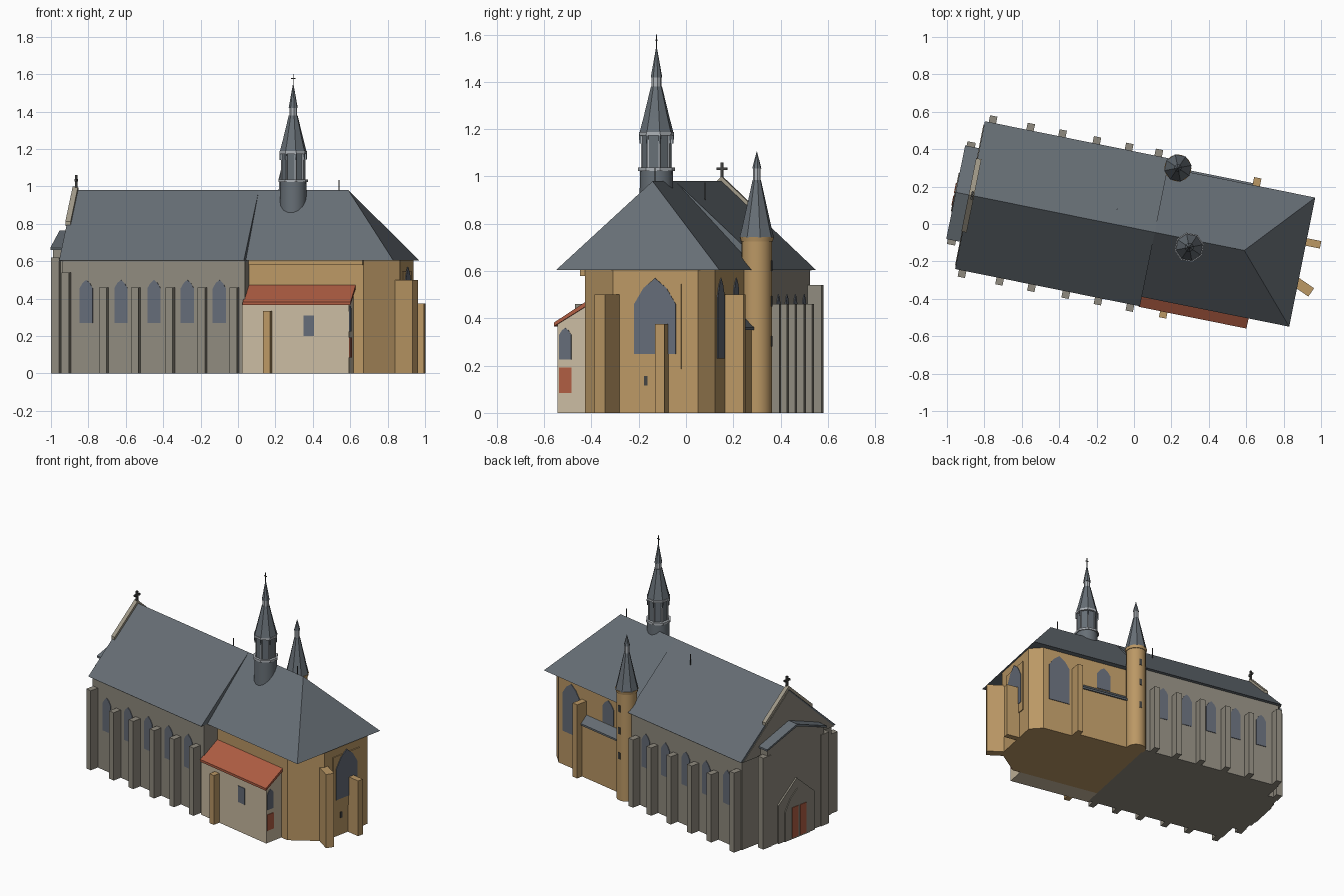
import bpy, bmesh, math
from mathutils import Vector, Matrix

if "Cube" in bpy.data.objects:
    bpy.data.objects.remove(bpy.data.objects["Cube"])

# Church axis is turned slightly; everything is built in (u along, w across, z up)
PLACE = Matrix.Rotation(math.radians(-11.4), 4, 'Z') @ Matrix.Translation((0, -0.022, 0))
U, W, Z = Vector((1, 0, 0)), Vector((0, 1, 0)), Vector((0, 0, 1))


def material(name, r, g, b):
    m = bpy.data.materials.new(name)
    lin = [((c / 255 + 0.055) / 1.055) ** 2.4 for c in (r, g, b)]
    m.diffuse_color = (*lin, 1)
    m.use_nodes = True
    m.node_tree.nodes["Principled BSDF"].inputs["Base Color"].default_value = m.diffuse_color
    return m


SLATE = material("slate", 103, 111, 118)
STONE = material("grey_stone", 143, 138, 126)
TAN = material("tan_stone", 187, 152, 101)
CREAM = material("cream_plaster", 202, 187, 161)
RED = material("red_tile", 175, 93, 67)
GLASS = material("window_glass", 101, 108, 120)
PALE = material("pale_metal", 172, 177, 182)
TRIM = material("pale_stone", 162, 155, 138)
DARK = material("dark_iron", 68, 68, 66)


def mesh(name, verts, faces, mat, smooth=False):
    bm = bmesh.new()
    vs = [bm.verts.new(PLACE @ Vector(v)) for v in verts]
    for f in faces:
        bm.faces.new([vs[i] for i in f])
    bmesh.ops.recalc_face_normals(bm, faces=bm.faces)
    me = bpy.data.meshes.new(name)
    bm.to_mesh(me)
    bm.free()
    me.materials.append(mat)
    ob = bpy.data.objects.new(name, me)
    bpy.context.collection.objects.link(ob)
    if smooth:
        bpy.ops.object.select_all(action='DESELECT')
        ob.select_set(True)
        bpy.context.view_layer.objects.active = ob
        bpy.ops.object.shade_smooth_by_angle(angle=math.radians(40))
    return ob


def prism(name, pts, mat, o, a, b, c):
    """Polygon pts in the plane (a, b) at o, extruded by vector c."""
    base = [Vector(o) + a * x + b * y for x, y in pts]
    n = len(base)
    faces = [list(range(n)), list(range(n, 2 * n))]
    faces += [[i, (i + 1) % n, (i + 1) % n + n, i + n] for i in range(n)]
    return mesh(name, base + [p + c for p in base], faces, mat)


def plan(name, pts, z0, z1, mat):
    return prism(name, pts, mat, (0, 0, z0), U, W, Z * (z1 - z0))


def section(name, pts, u0, u1, mat):
    return prism(name, pts, mat, (u0, 0, 0), W, Z, U * (u1 - u0))


def box(name, u0, u1, w0, w1, z0, z1, mat):
    return plan(name, [(u0, w0), (u1, w0), (u1, w1), (u0, w1)], z0, z1, mat)


def panel(name, centre, along, out, half, z0, shoulder, peak, mat, t=0.006):
    """Thin window or door plate, pointed when peak is above the shoulder."""
    pts = [(-half, z0), (half, z0), (half, shoulder)]
    if peak > shoulder:
        h = peak - shoulder
        pts += [(half * .55, shoulder + h * .62), (0, peak), (-half * .55, shoulder + h * .62)]
    pts.append((-half, shoulder))
    return prism(name, pts, mat, Vector((*centre, 0)) - out * 0.002, along, Z, out * t)


def lathe(name, u, w, rings, mat, n=8, smooth=False):
    verts, faces = [], []
    for r, z in rings:
        for i in range(n):
            t = 2 * math.pi * (i + .5) / n
            verts.append((u + r * math.cos(t), w + r * math.sin(t), z))
    for k in range(len(rings) - 1):
        for i in range(n):
            j = (i + 1) % n
            faces.append([k * n + i, k * n + j, (k + 1) * n + j, (k + 1) * n + i])
    faces += [list(range(n)), list(range((len(rings) - 1) * n, len(rings) * n))]
    return mesh(name, verts, faces, mat, smooth)


# Nave: walls, roof, west gable with coping
box("nave_walls", -.875, .118, -.38, .38, 0, .605, STONE)
section("nave_roof", [(-.403, .605), (.403, .605), (0, .98)], -.89, .118, SLATE)
section("west_gable", [(-.385, .602), (.385, .602), (0, .965)], -.894, -.87, STONE)
for s in (-1, 1):
    section("gable_coping", [(0, .975), (0, 1.0), (s * .2, .813), (s * .2, .788)], -.897, -.868, TRIM)

# Nave buttresses and windows on both sides
stations = [-.849, -.644, -.47, -.283, -.107, .067]
for s in (-1, 1):
    for i, u in enumerate(stations):
        if s > 0 and i == 5:
            u = .055
        box("nave_buttress", u - .02, u + .02, s * .37, s * .44, 0, .54 if i == 0 else .46, STONE)
    for a, b in zip(stations, stations[1:]):
        panel("nave_window", ((a + b) / 2, s * .38), U, W * s, .036, .27, .455, .5, GLASS)

# West porch with roof, corner buttresses, portal and double door
box("porch_walls", -.955, -.87, -.24, .24, 0, .67, STONE)
section("porch_gable", [(-.235, .66), (.235, .66), (0, .752)], -.955, -.87, STONE)
for s in (-1, 1):
    section("porch_roof", [(0, .765), (s * .255, .672), (s * .255, .66), (0, .75)], -.968, -.87, SLATE)
    box("porch_buttress", -.96, -.915, s * .21, s * .28, 0, .62, STONE)
prism("portal_frame", [(-.155, 0), (.155, 0), (.155, .26), (0, .4), (-.155, .26)], STONE,
      (-.955, 0, 0), W, Z, U * -.012)
panel("portal_arch", (-.967, 0), W, -U, .105, 0, .2, .33, STONE, .008)
for s in (-1, 1):
    panel("portal_door", (-.973, s * .034 - .012), W, -U, .027, .01, .215, .215, RED, .006)

# Choir with polygonal apse and hipped roof
plan("choir_walls", [(.11, -.265), (.742, -.265), (.909, -.11), (.909, .257), (.83, .315), (.11, .315)],
     0, .61, TAN)
box("choir_cornice", .118, .742, -.285, -.25, .58, .606, TAN)
e, r = (.118, .922), .352
mesh("choir_roof", [(e[0], -r, .605), (e[1], -r, .605), (e[1], r, .605), (e[0], r, .605),
                    (e[0], 0, .98), (.606, 0, .98)],
     [(0, 1, 2, 3), (0, 1, 5, 4), (1, 2, 5), (2, 3, 4, 5), (0, 3, 4)], SLATE)

# Choir buttresses
box("east_buttress", .89, 1.0, .09, .13, 0, .375, TAN)
d = Vector((math.cos(math.radians(-23)), math.sin(math.radians(-23)), 0))
prism("corner_buttress", [(-.03, -.027), (.1, -.027), (.1, .027), (-.03, .027)], TAN,
      (.909, -.11, 0), d, d.cross(Z), Z * .5)
box("north_buttress", .58, .62, .3, .395, 0, .5, TAN)
box("south_buttress", .229, .269, -.44, -.38, 0, .335, TAN)

# Choir windows
panel("east_window_frame", (.909, .073), W, U, .112, .185, .545, .545, TAN, .008)
panel("east_window", (.915, .073), W, U, .09, .25, .46, .57, GLASS)
panel("east_slit", (.909, .032), W, U, .008, .115, .155, .155, DARK)
panel("north_window", (.715, .315), U, W, .075, .23, .49, .57, GLASS)
panel("north_small_window", (.385, .315), U, W, .05, .41, .52, .57, GLASS)

# South annex with red lean-to roof
box("annex_walls", .105, .688, -.393, -.25, 0, .38, CREAM)
section("annex_gable", [(-.393, .375), (-.26, .375), (-.26, .46)], .118, .688, CREAM)
section("annex_roof", [(-.407, .366), (-.407, .382), (-.262, .475), (-.262, .455)], .112, .7, RED)
panel("annex_window", (.47, -.393), U, -W, .029, .2, .31, .31, GLASS)
panel("annex_east_window", (.688, -.36), W, U, .026, .225, .33, .36, GLASS)
panel("annex_door", (.688, -.36), W, U, .027, .085, .193, .193, RED)

# North sacristy with slate lean-to roof
box("sacristy_walls", .118, .582, .3, .352, 0, .355, TAN)
section("sacristy_roof", [(.3, .35), (.362, .35), (.362, .362), (.3, .42)], .118, .59, SLATE)

# Stair turret
tu, tw = .171, .362
lathe("turret_shaft", tu, tw, [(.064, 0), (.064, .735)], TAN, 20, True)
lathe("turret_cornice", tu, tw, [(.068, .725), (.072, .745)], TAN, 20, True)
lathe("turret_roof", tu, tw, [(.074, .742), (.062, .79), (.018, .985)], SLATE)
lathe("turret_lantern", tu, tw, [(.017, .98), (.017, 1.035)], PALE)
lathe("turret_tip", tu, tw, [(.02, 1.033), (.001, 1.105)], SLATE)
for z in (.28, .45, .6):
    box("turret_slit", tu - .009, tu + .009, tw + .04, tw + .066, z, z + .045, DARK)

# Ridge spire
su, sw = .314, -.042
lathe("spire_base", su, sw, [(.072, .84), (.07, 1.03)], SLATE, 16, True)
lathe("spire_lower_ring", su, sw, [(.08, 1.024), (.08, 1.038)], PALE)
lathe("spire_drum", su, sw, [(.062, 1.03), (.062, 1.18)], SLATE)
for i in range(8):
    t = 2 * math.pi * (i + .5) / 8
    lathe("spire_post", su + .063 * math.cos(t), sw + .063 * math.sin(t), [(.005, 1.035), (.005, 1.18)], PALE, 4)
    lathe("spire_bracket", su + .07 * math.cos(t), sw + .07 * math.sin(t), [(.004, 1.14), (.007, 1.18)], SLATE, 4)
lathe("spire_upper_ring", su, sw, [(.076, 1.174), (.076, 1.188)], PALE)
lathe("spire_roof", su, sw, [(.073, 1.186), (.056, 1.25), (.024, 1.38)], SLATE)
lathe("spire_lantern", su, sw, [(.021, 1.375), (.021, 1.42)], PALE)
lathe("spire_tip", su, sw, [(.025, 1.418), (.002, 1.545)], SLATE)


def cross(name, u, w, z0, z1, bar, half, t, mat):
    box(name + "_post", u - t, u + t, w - t, w + t, z0, z1, mat)
    box(name + "_bar", u - t, u + t, w - half, w + half, bar - t, bar + t, mat)


cross("gable_cross", -.878, 0, .96, 1.06, 1.033, .023, .006, DARK)
box("spire_cross_post", su - .002, su + .002, sw - .002, sw + .002, 1.53, 1.6, DARK)
box("spire_cross_bar", su - .011, su + .011, sw - .002, sw + .002, 1.574, 1.579, DARK)

# Lightning rods
box("ridge_rod", .553, .557, -.002, .002, .97, 1.035, DARK)
box("slope_rod", -.106, -.102, .081, .085, .88, .975, DARK)
